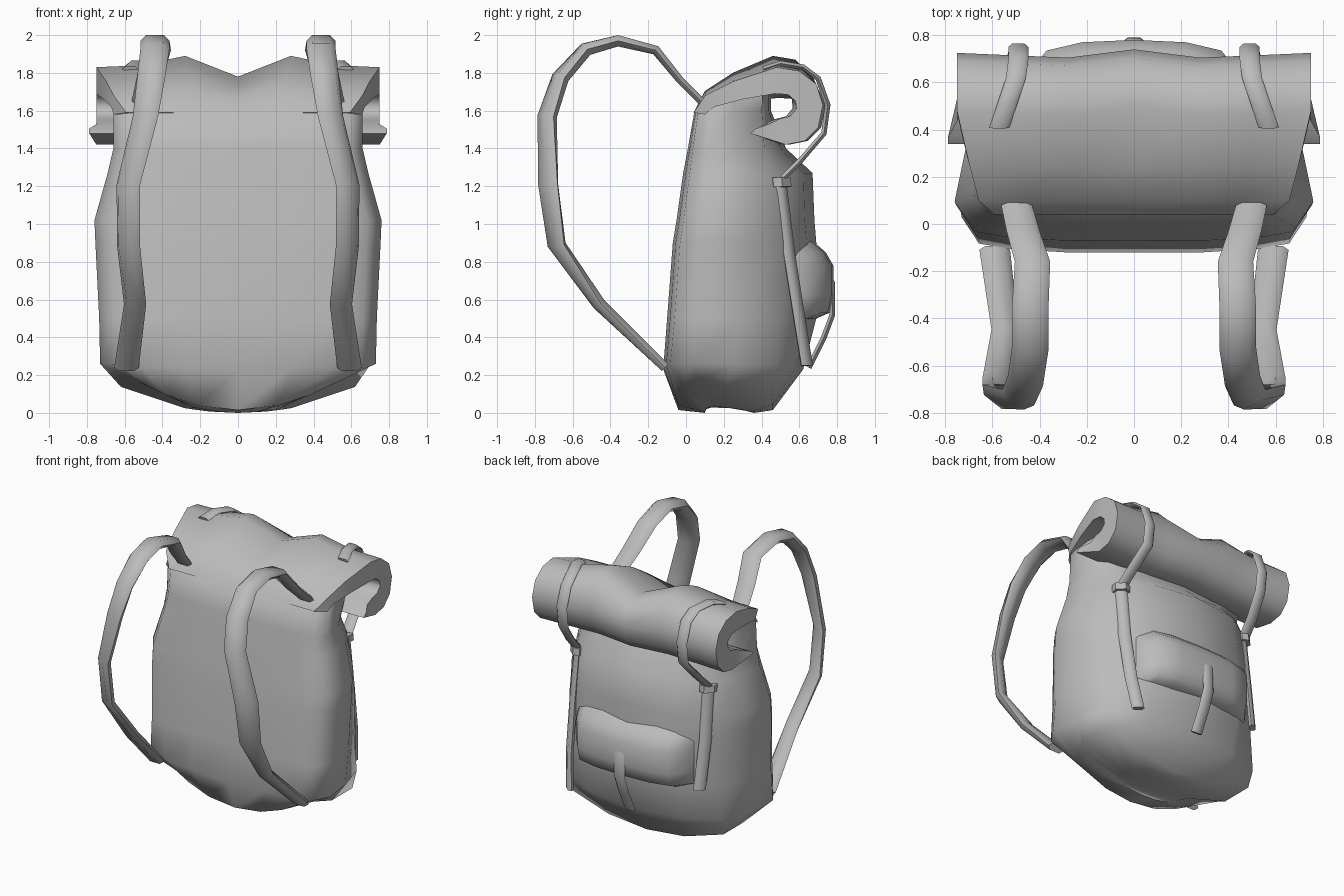
import bpy, bmesh, math
from mathutils import Vector

cube = bpy.data.objects.get("Cube")
if cube:
    bpy.data.objects.remove(cube, do_unlink=True)

grey = bpy.data.materials.new("canvas_grey")
grey.use_nodes = True
grey.diffuse_color = (0.5, 0.5, 0.5, 1)
grey.node_tree.nodes["Principled BSDF"].inputs["Base Color"].default_value = (0.5, 0.5, 0.5, 1)


def loft(name, rings, angle=55):
    """Skin a list of closed, even-sided rings; cap both ends with quad strips."""
    bm = bmesh.new()
    rows = [[bm.verts.new(p) for p in ring] for ring in rings]
    n = len(rows[0])
    for a, b in zip(rows, rows[1:]):
        for i in range(n):
            j = (i + 1) % n
            bm.faces.new((a[i], a[j], b[j], b[i]))
    for end in (rows[0], rows[-1]):
        for i in range(n // 2 - 1):
            bm.faces.new((end[i], end[i + 1], end[n - 2 - i], end[n - 1 - i]))
    bmesh.ops.recalc_face_normals(bm, faces=bm.faces)
    mesh = bpy.data.meshes.new(name)
    bm.to_mesh(mesh)
    bm.free()
    mesh.materials.append(grey)
    obj = bpy.data.objects.new(name, mesh)
    bpy.context.collection.objects.link(obj)
    bpy.ops.object.select_all(action="DESELECT")
    obj.select_set(True)
    bpy.context.view_layer.objects.active = obj
    bpy.ops.object.shade_smooth_by_angle(angle=math.radians(angle))


def ribbon(name, path, across, widths, thicks):
    """Soft flat strap with a six-sided section; across, width and thickness per point."""
    pts = [Vector(p) for p in path]
    rings = []
    for i, p in enumerate(pts):
        run = (pts[min(i + 1, len(pts) - 1)] - pts[max(i - 1, 0)]).normalized()
        side = Vector(across[i]).normalized()
        out = run.cross(side).normalized()
        section = [(-1, 0), (-.6, 1), (.6, 1), (1, 0), (.6, -1), (-.6, -1)]
        rings.append([p + side * u * widths[i] / 2 + out * v * thicks[i] / 2 for u, v in section])
    loft(name, rings)


# Main bag: rings of (height, half width, front y, back y, squareness of the back corner)
levels = [(0, .3, .1, .36, 0), (.015, .62, -.04, .46, 1), (.23, .73, -.12, .62, .35),
          (.5, .735, -.1, .69, .12), (.9, .755, -.07, .69, .05), (1.02, .76, -.05, .68, 0),
          (1.27, .69, -.015, .67, 0), (1.4, .66, .01, .53, .2), (1.6, .66, .045, .45, .6),
          (1.62, .65, .09, .45, .6)]
rings = []
for z, w, front, back, square in levels:
    tuck = .85 if z < .1 else 1                  # base is narrower towards the front
    half = [(0, 0), (.4 * tuck, 0), (.72 * tuck, .02), (.9 * tuck, .05), (tuck, .2),
            (.94 + .06 * square, .5), (.79 + .21 * square, .73 + .25 * square),
            (.5, .93 + .07 * square), (0, 1)]
    ring = []
    for u, t in half + [(-u, t) for u, t in half[-2:0:-1]]:
        x = u * w
        lift = 0
        if z < .1:
            lift = (.55 if t < .4 else .32) * x * x   # sagging base
        elif z < .3:
            lift = .03 * abs(u)
        elif z > 1.61:
            lift = .1 * t                        # top slopes up to the roll
        ring.append((x, front + (back - front) * t, z + lift))
    rings.append(ring)
loft("bag_body", rings, 60)

# Rolled top: curled sheet, outer and inner profile (y, z), swept across the width
outer = [(.04, 1.59), (.1, 1.68), (.25, 1.755), (.48, 1.83), (.6, 1.81), (.69, 1.74),
         (.725, 1.63), (.7, 1.51), (.63, 1.44), (.53, 1.42), (.34, 1.48)]
inner = [(.1, 1.58), (.15, 1.62), (.3, 1.66), (.47, 1.69), (.54, 1.685), (.58, 1.65),
         (.585, 1.61), (.55, 1.57), (.49, 1.555), (.44, 1.53), (.37, 1.505)]
stations = [(.75, 0, 0), (.52, .01, -.01), (.28, .06, -.02), (0, -.05, .015)]
stations = [(-x, rise, push) for x, rise, push in stations] + stations[-2::-1]
rings = []
for x, rise, push in stations:
    ring = []
    for y, z in outer + inner[::-1]:
        fit = .79 if y < .06 else min(1, .86 + .35 * (y - .05))  # narrow where it joins the bag
        if z < 1.55 and y < .42:
            fit = 1.05                            # loose lip of the curl
        top = max(0, min(1, (z - 1.6) / .2))
        ring.append((x * fit, y + (push if y > .4 else 0), z + rise * top))
    rings.append(ring)
loft("rolled_top", rings)

# Back pocket with overhanging flap, fading into the bag at its ends
flap = [(.5, .99), (.67, .91), (.74, .85), (.78, .78), (.78, .62), (.76, .53), (.69, .5), (.5, .46)]
rings = []
for x, drop in [(-.47, .17), (-.37, .045), (-.22, .01), (0, 0), (.22, .01), (.37, .045), (.47, .17)]:
    rings.append([(x, y - drop, z) for y, z in flap])
loft("pocket_flap", rings, 65)

# Pocket tab
ribbon("pocket_tab", [(0, .73, .77), (0, .773, .69), (0, .775, .52), (0, .73, .4), (0, .65, .24)],
       [(1, 0, 0)] * 5, [.09] * 5, [.03] * 5)

# Straps, one set on each side; shoulder rows are x, y, z, twist, width, thickness
shoulder = [(.5, .09, 1.64, 0, .13, .04), (.47, -.03, 1.76, 0, .14, .04),
            (.43, -.16, 1.92, 0, .15, .05), (.44, -.36, 1.97, 0, .155, .06),
            (.44, -.53, 1.925, .1, .155, .07), (.46, -.665, 1.775, .3, .155, .07),
            (.49, -.735, 1.57, .5, .15, .07), (.58, -.73, 1.21, .8, .16, .06),
            (.58, -.685, .89, .65, .145, .06), (.545, -.46, .575, .2, .12, .06),
            (.59, -.11, .24, 0, .13, .05)]
roll = [(.57, .41, 1.82), (.54, .5, 1.85), (.5, .62, 1.83), (.49, .7, 1.77), (.49, .75, 1.63),
        (.49, .73, 1.48), (.52, .61, 1.34), (.535, .51, 1.24)]
lower = [(.535, .5, 1.22), (.54, .545, .85), (.53, .6, .5), (.5, .64, .25)]

for name, s in (("left", 1), ("right", -1)):
    def flip(path):
        return [(s * p[0], p[1], p[2]) for p in path]
    ribbon(name + "_shoulder_strap", flip(shoulder), [(s, p[3], 0) for p in shoulder],
           [p[4] for p in shoulder], [p[5] for p in shoulder])
    ribbon(name + "_roll_strap", flip(roll), [(1, 0, 0)] * 8, [.085] * 8, [.03] * 8)
    hang = lower if s > 0 else lower[:3]         # the right one hangs shorter
    corner = [(s, -.9, 0)] * 4
    ribbon(name + "_lower_strap", flip(hang), corner, [.085] * 4, [.04] * 4)
    ribbon(name + "_buckle", flip([(.535, .5, 1.245), (.535, .505, 1.195)]), corner, [.12] * 2, [.08] * 2)
